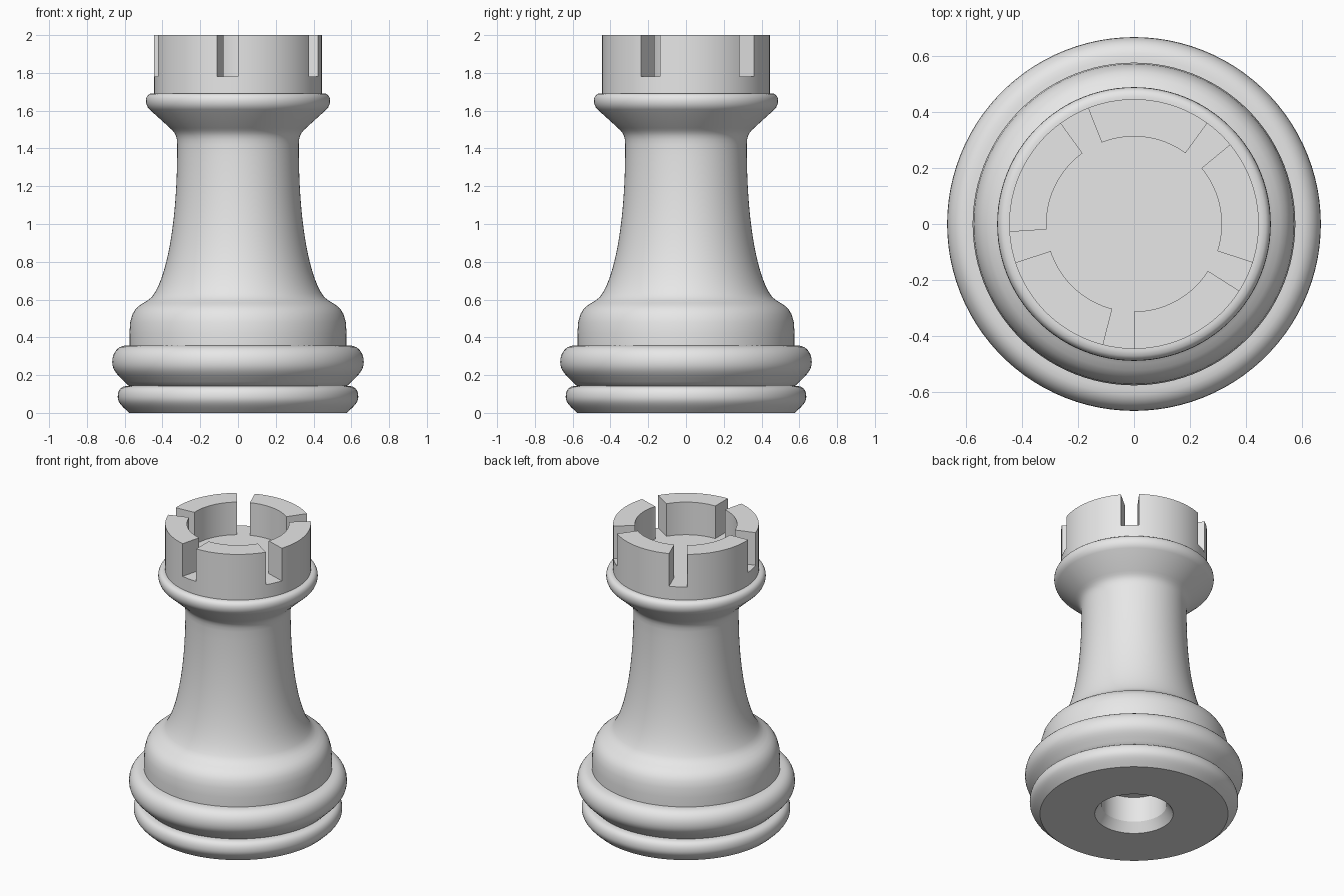
import bpy, bmesh, math
from mathutils import Vector
from mathutils.geometry import interpolate_bezier

cube = bpy.data.objects.get("Cube")
if cube:
    bpy.data.objects.remove(cube, do_unlink=True)

SEGMENTS = 100             # slots span 4 segments, merlons 16
STEP = math.tau / SEGMENTS
START = -math.pi / 2       # one slot edge lies on the front centre line

grey = bpy.data.materials.new("plain_grey")
grey.use_nodes = True
grey.diffuse_color = (0.8, 0.8, 0.8, 1)
grey.node_tree.nodes["Principled BSDF"].inputs["Base Color"].default_value = (0.8, 0.8, 0.8, 1)


def finish(bm, name):
    bmesh.ops.remove_doubles(bm, verts=bm.verts, dist=1e-5)
    bmesh.ops.recalc_face_normals(bm, faces=bm.faces)
    mesh = bpy.data.meshes.new(name)
    bm.to_mesh(mesh)
    bm.free()
    mesh.materials.append(grey)
    obj = bpy.data.objects.new(name, mesh)
    bpy.context.collection.objects.link(obj)
    bpy.ops.object.select_all(action='DESELECT')
    obj.select_set(True)
    bpy.context.view_layer.objects.active = obj
    bpy.ops.object.shade_smooth_by_angle(angle=math.radians(32))
    return obj


def curve(p0, h0, h1, p1, count=8):
    """Points (radius, height) along one bezier segment."""
    pts = [Vector((r, z, 0)) for r, z in (p0, h0, h1, p1)]
    return [(p.x, p.y) for p in interpolate_bezier(*pts, count)]


def lathe(bm, profile, first, count):
    """Sweep a (radius, height) profile over count segments."""
    rings = []
    for i in range(count + 1):
        a = START + (first + i) * STEP
        rings.append([bm.verts.new((r * math.cos(a), r * math.sin(a), z)) for r, z in profile])
    for a, b in zip(rings, rings[1:]):
        for j in range(len(profile) - 1):
            quad = [a[j], b[j], b[j + 1], a[j + 1]]
            if profile[j][0] == 0:
                quad = quad[1:]
            elif profile[j + 1][0] == 0:
                quad = quad[:3]
            bm.faces.new(quad)
    return rings


# Turned body, from the hollow underneath up to the crown floor
profile = [(0, 0.23), (0.20, 0.23), (0.20, 0.06), (0.24, 0)]
# lower base ring
profile += curve((0.575, 0), (0.615, 0.035), (0.637, 0.055), (0.637, 0.085))
profile += curve((0.637, 0.085), (0.637, 0.12), (0.62, 0.142), (0.59, 0.142))
# wide base ring
profile += [(0.575, 0.143)]
profile += curve((0.58, 0.145), (0.635, 0.20), (0.666, 0.22), (0.666, 0.27))
profile += curve((0.666, 0.27), (0.666, 0.32), (0.635, 0.357), (0.59, 0.357))
# rounded foot
profile += [(0.575, 0.358), (0.575, 0.42)]
profile += curve((0.575, 0.42), (0.575, 0.585), (0.50, 0.565), (0.455, 0.615))
# tapering shaft
profile += curve((0.455, 0.615), (0.375, 0.72), (0.32, 1.02), (0.322, 1.42), 20)
# flared collar
profile += curve((0.322, 1.42), (0.322, 1.47), (0.335, 1.485), (0.36, 1.508), 6)
profile += [(0.468, 1.606)]
profile += curve((0.468, 1.606), (0.497, 1.632), (0.495, 1.692), (0.455, 1.692))
# crown drum and floor
profile += [(0.445, 1.692), (0.445, 1.78), (0, 1.78)]
# drop repeated joints between neighbouring curves
profile = [p for i, p in enumerate(profile)
           if i == 0 or math.dist(p, profile[i - 1]) > 1e-4]
bm = bmesh.new()
lathe(bm, profile, 0, SEGMENTS)
finish(bm, "turned_body")

# Five merlons standing on the crown floor, open underneath
wall = [(0.445, 1.78), (0.445, 2.0), (0.312, 2.0), (0.312, 1.78)]
bm = bmesh.new()
for k in range(5):
    rings = lathe(bm, wall, k * 20, 16)
    bm.faces.new(rings[0])
    bm.faces.new(rings[-1])
finish(bm, "crown_merlons")
